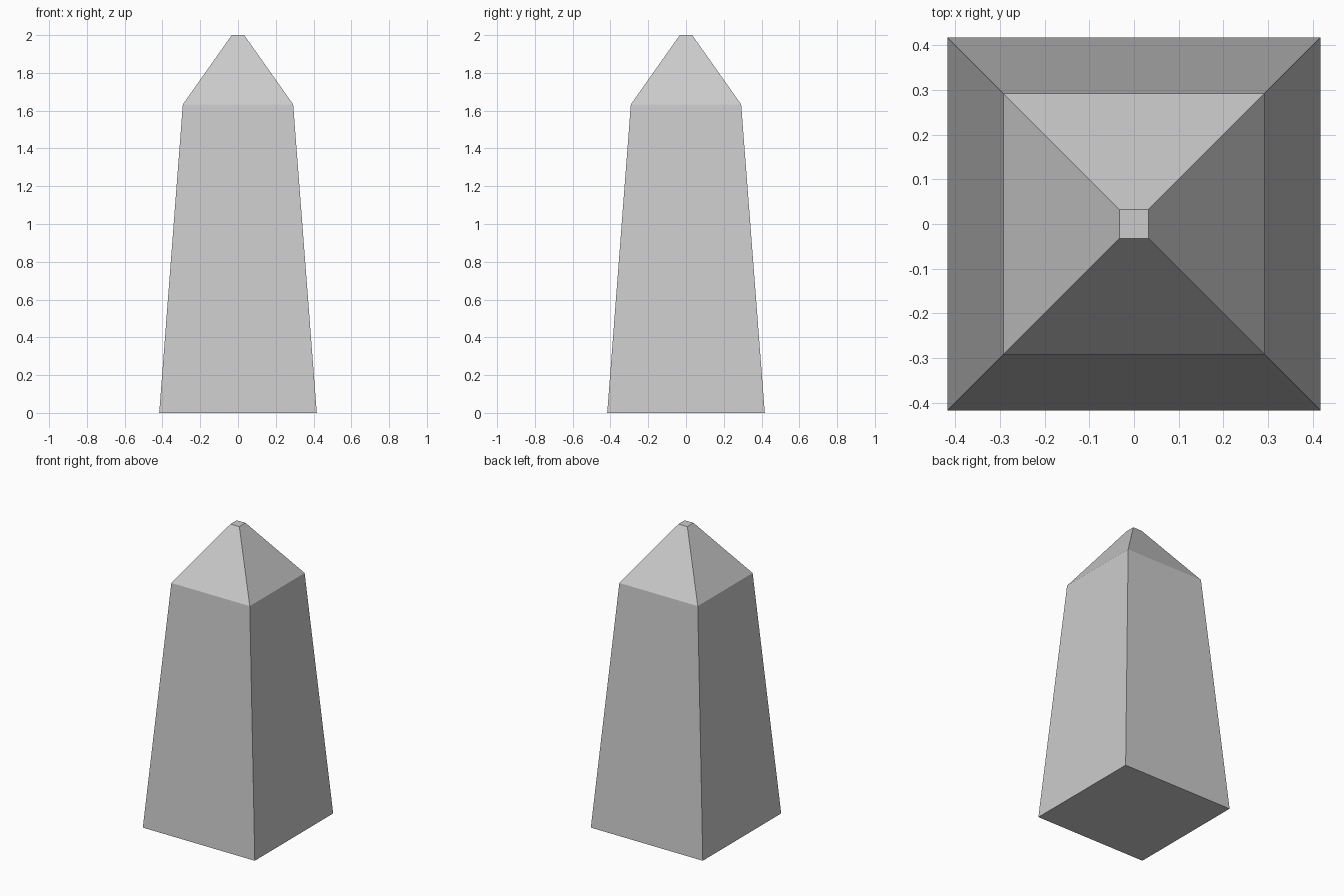
import bpy, bmesh

if "Cube" in bpy.data.objects:
    bpy.data.objects.remove(bpy.data.objects["Cube"])

# Square cross-sections from bottom to top: (half width, height)
SECTIONS = [(0.417, 0.0), (0.292, 1.633), (0.033, 2.0)]


def square_ring(bm, half, z):
    corners = [(-1, -1), (1, -1), (1, 1), (-1, 1)]
    return [bm.verts.new((x * half, y * half, z)) for x, y in corners]


# Obelisk: tapered shaft with a steep truncated pyramid cap
bm = bmesh.new()
rings = [square_ring(bm, half, z) for half, z in SECTIONS]
for low, high in zip(rings, rings[1:]):
    for i in range(4):
        j = (i + 1) % 4
        bm.faces.new((low[i], low[j], high[j], high[i]))

# Closed base and small flat tip
bm.faces.new(rings[0][::-1])
bm.faces.new(rings[-1])

mesh = bpy.data.meshes.new("obelisk")
bm.to_mesh(mesh)
bm.free()
bpy.context.collection.objects.link(bpy.data.objects.new("obelisk", mesh))
